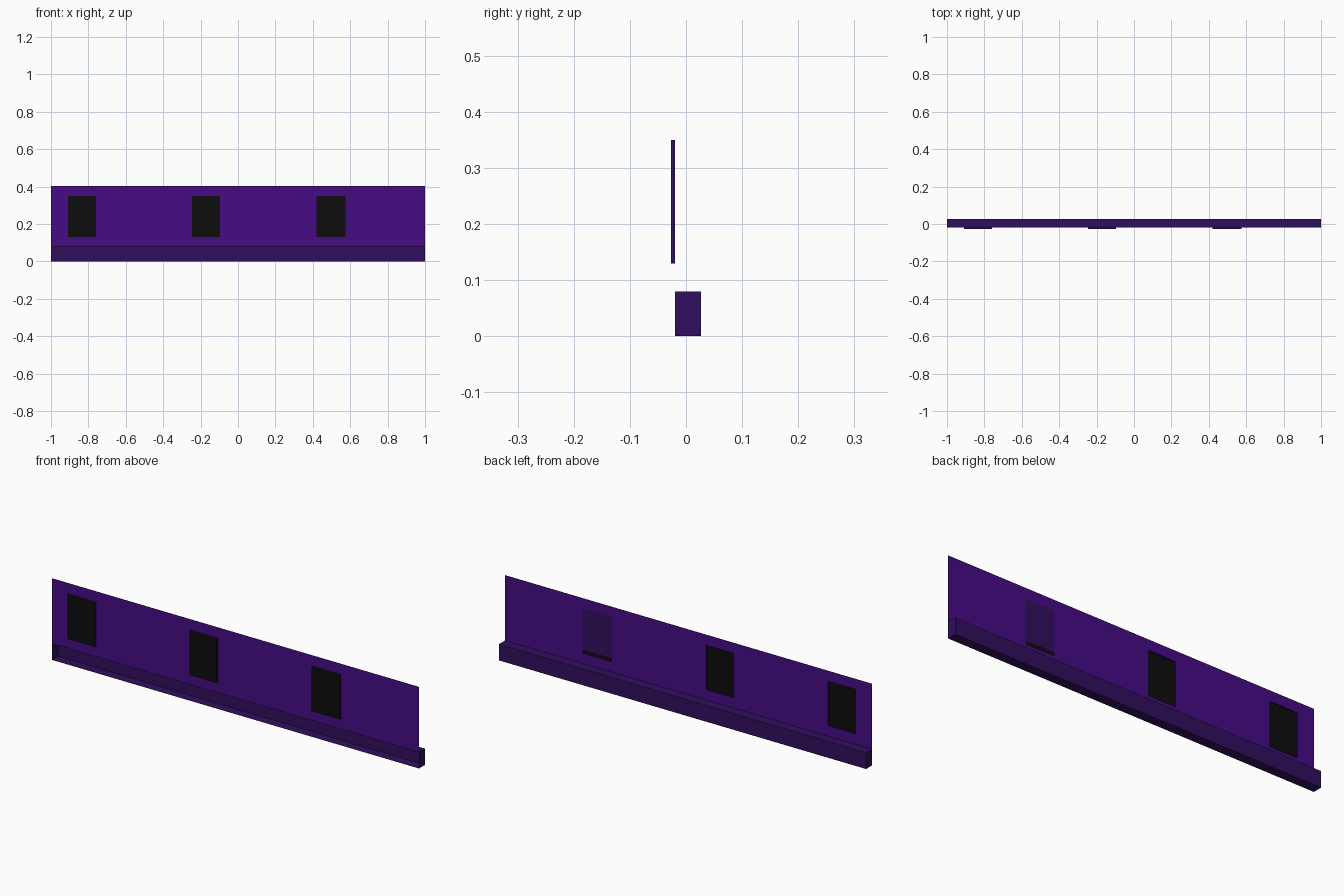
import bpy

if "Cube" in bpy.data.objects:
    bpy.data.objects.remove(bpy.data.objects["Cube"])

def material(name, rgb):
    m = bpy.data.materials.new(name)
    m.diffuse_color = (*rgb, 1)
    m.use_nodes = True
    m.node_tree.nodes["Principled BSDF"].inputs["Base Color"].default_value = m.diffuse_color
    return m

PURPLE = material("purple", (0.061, 0.0037, 0.235))
DARK = material("dark purple", (0.030, 0.0048, 0.107))
BLACK = material("black", (0.004, 0.004, 0.004))

def build(name, quads, mats, indices=None):
    """Mesh object from a list of four-corner faces."""
    verts, faces, lookup = [], [], {}
    for q in quads:
        face = []
        for p in q:
            if p not in lookup:
                lookup[p] = len(verts)
                verts.append(p)
            face.append(lookup[p])
        faces.append(face)
    mesh = bpy.data.meshes.new(name)
    mesh.from_pydata(verts, [], faces)
    for m in mats:
        mesh.materials.append(m)
    for poly, i in zip(mesh.polygons, indices or [0] * len(faces)):
        poly.material_index = i
    ob = bpy.data.objects.new(name, mesh)
    bpy.context.collection.objects.link(ob)
    return ob

def front_quad(x0, x1, z0, z1, y):
    return [(x0, y, z0), (x1, y, z0), (x1, y, z1), (x0, y, z1)]

def box_quads(x0, x1, y0, y1, z0, z1):
    """Faces in order: front, back, left, right, bottom, top."""
    a, b, c, d = front_quad(x0, x1, z0, z1, y0)
    e, f, g, h = front_quad(x0, x1, z0, z1, y1)
    return [[a, b, c, d], [f, e, h, g], [e, a, d, h],
            [b, f, g, c], [e, f, b, a], [d, c, g, h]]

Y_GLASS, Y_PANEL, Y_BACK = -0.027, -0.02, 0.027
Z_SILL, Z_TOP = 0.08, 0.402
Z0, Z1 = 0.13, 0.35
windows = [(-0.91, -0.76), (-0.245, -0.095), (0.42, 0.575)]

# Thin wall panel with window openings
xs = [-1.0] + [x for w in windows for x in w] + [1.0]
zs = [Z_SILL, Z0, Z1, Z_TOP]
quads = [front_quad(xs[i], xs[i + 1], zs[j], zs[j + 1], Y_PANEL)
         for i in range(len(xs) - 1) for j in range(3)
         if not (i % 2 == 1 and j == 1)]
build("wall_panel", quads, [PURPLE])

# Base rail, open towards the front
build("base_rail", box_quads(-1.0, 1.0, Y_PANEL, Y_BACK, 0.0, Z_SILL)[1:], [DARK])

# Raised windows: black pane in a dark rim, open at the back
for n, (x0, x1) in enumerate(windows):
    q = box_quads(x0, x1, Y_GLASS, Y_PANEL, Z0, Z1)
    build(f"window_{n + 1}", [q[0]] + q[2:], [DARK, BLACK], [1, 0, 0, 0, 0])

# The right window is closed by a backing plate
x0, x1 = windows[2]
build("window_backing", [front_quad(x0, x1, Z0 + 0.015, Z1, Y_PANEL)[::-1]], [DARK])
